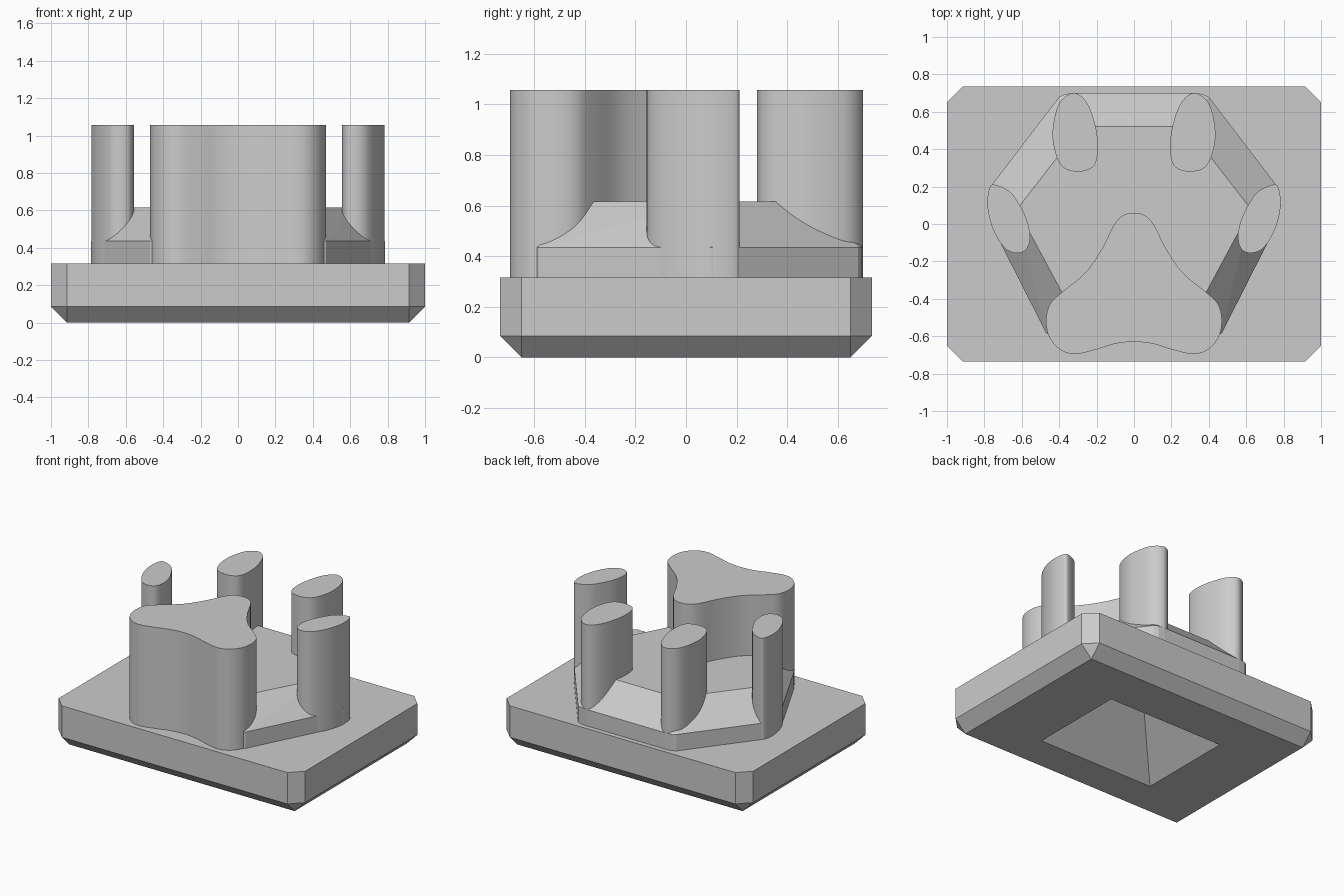
import bpy, bmesh
from math import radians
from mathutils import Vector

if "Cube" in bpy.data.objects:
    bpy.data.objects.remove(bpy.data.objects["Cube"])

grey = bpy.data.materials.new("plain grey")
grey.use_nodes = True
grey.diffuse_color = (0.6, 0.6, 0.6, 1)
grey.node_tree.nodes["Principled BSDF"].inputs["Base Color"].default_value = (0.6, 0.6, 0.6, 1)

BASE_TOP, TOP = 0.315, 1.057


def finish(name, bm, smooth=False):
    bmesh.ops.recalc_face_normals(bm, faces=bm.faces)
    mesh = bpy.data.meshes.new(name)
    bm.to_mesh(mesh)
    bm.free()
    mesh.materials.append(grey)
    obj = bpy.data.objects.new(name, mesh)
    bpy.context.collection.objects.link(obj)
    if smooth:
        bpy.ops.object.select_all(action="DESELECT")
        obj.select_set(True)
        bpy.context.view_layer.objects.active = obj
        bpy.ops.object.shade_smooth_by_angle(angle=radians(35))
    return obj


def hull(name, points):
    """Convex solid around the points, with flat faces merged."""
    bm = bmesh.new()
    for p in points:
        bm.verts.new(p)
    bmesh.ops.convex_hull(bm, input=bm.verts)
    bmesh.ops.delete(bm, geom=[v for v in bm.verts if not v.link_faces], context="VERTS")
    bmesh.ops.dissolve_limit(bm, angle_limit=radians(1), verts=bm.verts, edges=bm.edges)
    return finish(name, bm)


def mirrored(points):
    return points + [(-x, y) for x, y in points]


def at_height(points, z):
    return [(x, y, z) for x, y in points]


def smooth_loop(points, steps=6):
    """Closed Catmull-Rom curve through the points."""
    pts = [Vector(p) for p in points]
    n, out = len(pts), []
    for i in range(n):
        a, b, c, d = (pts[(i + k - 1) % n] for k in range(4))
        for s in range(steps):
            t = s / steps
            out.append(0.5 * (2 * b + (c - a) * t + (2 * a - 5 * b + 4 * c - d) * t ** 2
                              + (3 * b - a - 3 * c + d) * t ** 3))
    return out


def column(name, outline):
    """Straight smooth column rising from the base."""
    bm = bmesh.new()
    face = bm.faces.new([bm.verts.new((p.x, p.y, BASE_TOP)) for p in smooth_loop(outline)])
    top = bmesh.ops.extrude_face_region(bm, geom=[face], use_keep_orig=True)["geom"]
    for v in top:
        if isinstance(v, bmesh.types.BMVert):
            v.co.z = TOP
    return finish(name, bm, True)


# base block with cut corners and bevelled underside
w, d, c = 1.0, 0.735, 0.085
octagon = [(sx * x, sy * y) for sx in (-1, 1) for sy in (-1, 1) for x, y in ((w, d - c), (w - c, d))]
foot = [(sx * (w - c), sy * (d - c)) for sx in (-1, 1) for sy in (-1, 1)]
base = hull("base", at_height(octagon, BASE_TOP) + at_height(octagon, c) + at_height(foot, 0))

# raised plateau with a sloped rim
rim = mirrored([(0.32, 0.70), (0.37, 0.695), (0.40, 0.68), (0.765, 0.203), (0.785, 0.10),
                (0.733, -0.064), (0.47, -0.583), (0.44, -0.60)])
flat = mirrored([(0.283, 0.52), (0.625, 0.08), (0.34, -0.45)])
plateau = hull("plateau", at_height(rim, BASE_TOP) + at_height(rim, 0.435) + at_height(flat, 0.615))

# main pad
half = [(0.06, 0.045), (0.11, -0.01), (0.17, -0.13), (0.26, -0.26), (0.38, -0.36), (0.45, -0.43),
        (0.47, -0.52), (0.45, -0.61), (0.39, -0.675), (0.31, -0.695), (0.20, -0.67), (0.10, -0.64)]
pad = column("pad", [(0, 0.06)] + half + [(0, -0.63)] + [(-x, y) for x, y in reversed(half)])

# four toes
back_toe = [(0.32, 0.70), (0.25, 0.645), (0.205, 0.52), (0.193, 0.40), (0.215, 0.31), (0.29, 0.28),
            (0.375, 0.30), (0.42, 0.38), (0.435, 0.50), (0.40, 0.645)]
side_toe = [(0.745, 0.21), (0.655, 0.165), (0.58, 0.04), (0.556, -0.065), (0.575, -0.135),
            (0.63, -0.155), (0.695, -0.125), (0.755, -0.025), (0.783, 0.09), (0.775, 0.185)]
for side, s in (("left", 1), ("right", -1)):
    for kind, outline in (("back", back_toe), ("side", side_toe)):
        column(f"{side}_{kind}_toe", [(s * x, y) for x, y in outline])

# hip-shaped hollow in the underside, sloping at 45 degrees
hx, hy, cy, low = 0.47, 0.36, -0.035, -0.02
corners = [(sx * (hx - low), cy + sy * (hy - low)) for sx in (-1, 1) for sy in (-1, 1)]
ridge = [(hx - hy, cy), (hy - hx, cy)]
hollow = hull("hollow_cutter", at_height(corners, low) + at_height(ridge, hy))
hollow.hide_render = True
hollow.hide_viewport = True
for part in (base, plateau, pad):
    cut = part.modifiers.new("hollow", "BOOLEAN")
    cut.operation = "DIFFERENCE"
    cut.solver = "EXACT"
    cut.object = hollow
